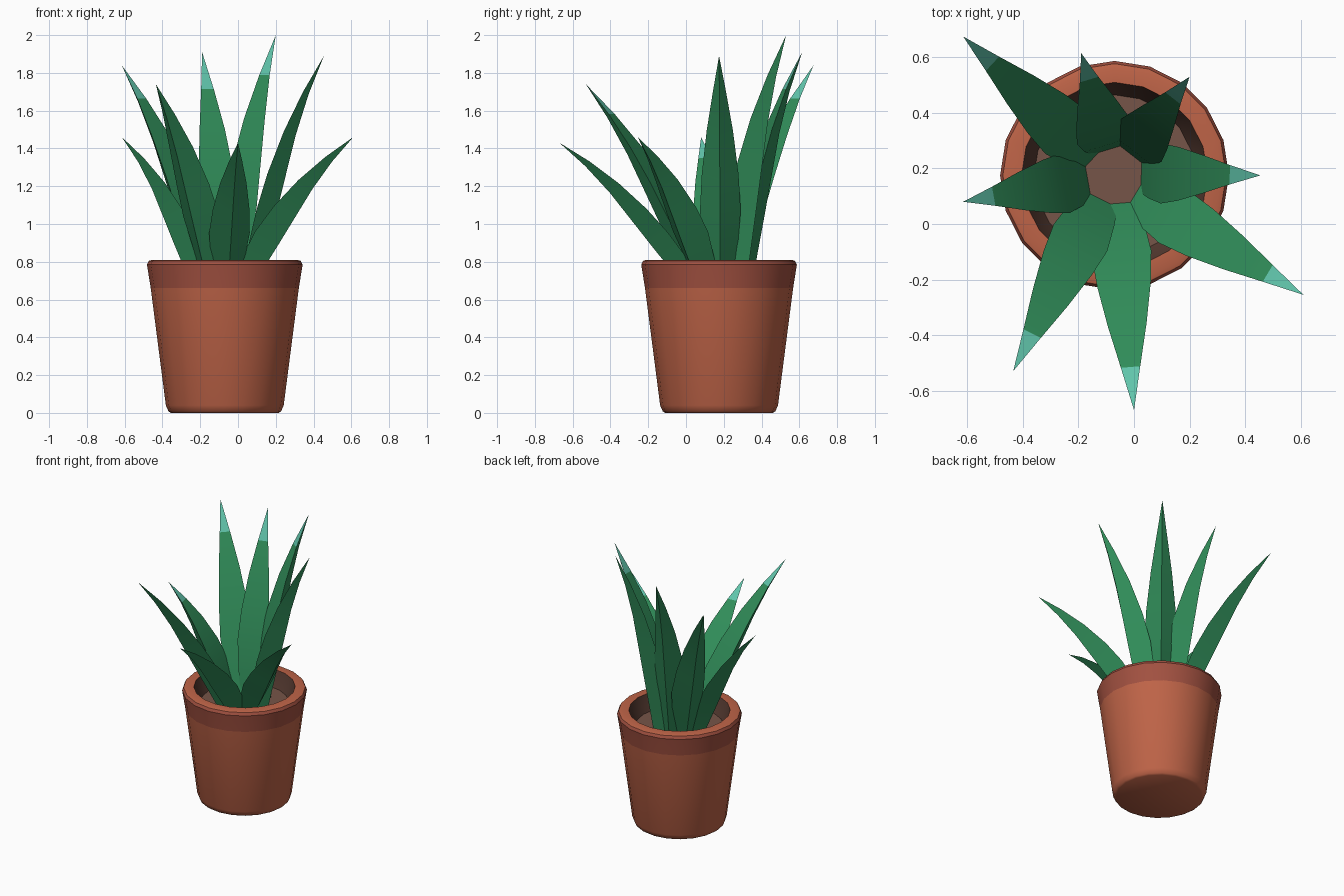
import bpy, bmesh, math
from mathutils import Vector

if "Cube" in bpy.data.objects:
    bpy.data.objects.remove(bpy.data.objects["Cube"])

CX, CY = -0.07, 0.175      # axis of the pot


def material(name, rgb):
    m = bpy.data.materials.new(name)
    m.diffuse_color = (*rgb, 1)
    m.use_nodes = True
    m.node_tree.nodes["Principled BSDF"].inputs["Base Color"].default_value = m.diffuse_color
    return m


CLAY = material("terracotta", (0.52, 0.127, 0.064))
RIM = material("dark_terracotta", (0.36, 0.082, 0.052))
INNER = material("dark_brown", (0.09, 0.042, 0.03))
SOIL = material("soil_brown", (0.18, 0.09, 0.065))
GREEN = material("leaf_green", (0.03, 0.265, 0.1))
TIP = material("pale_tip", (0.12, 0.56, 0.41))


def finish(name, bm, mats, angle):
    bmesh.ops.recalc_face_normals(bm, faces=bm.faces)
    me = bpy.data.meshes.new(name)
    bm.to_mesh(me)
    bm.free()
    for m in mats:
        me.materials.append(m)
    ob = bpy.data.objects.new(name, me)
    bpy.context.collection.objects.link(ob)
    bpy.ops.object.select_all(action='DESELECT')
    ob.select_set(True)
    bpy.context.view_layer.objects.active = ob
    bpy.ops.object.shade_smooth_by_angle(angle=math.radians(angle))
    return ob


# Pot: revolved profile (radius, height, material of the band above the point)
profile = [(0.285, 0.0, 0), (0.298, 0.008, 0), (0.312, 0.04, 0), (0.392, 0.66, 1),
           (0.412, 0.785, 1), (0.402, 0.805, 0), (0.385, 0.81, 0), (0.335, 0.81, 2),
           (0.315, 0.75, 2), (0.29, 0.70, 3)]
SIDES = 20
bm = bmesh.new()
rings = []
for r, z, _ in profile:
    rings.append([bm.verts.new((CX + r * math.cos(2 * math.pi * k / SIDES),
                                CY + r * math.sin(2 * math.pi * k / SIDES), z))
                  for k in range(SIDES)])
for i in range(len(rings) - 1):
    for k in range(SIDES):
        n = (k + 1) % SIDES
        f = bm.faces.new((rings[i][k], rings[i][n], rings[i + 1][n], rings[i + 1][k]))
        f.material_index = profile[i][2]
bm.faces.new(rings[0][::-1])                 # underside
bm.faces.new(rings[-1]).material_index = 3   # soil surface
finish("pot", bm, [CLAY, RIM, INNER, SOIL], 35)

# Leaf sections: position along the leaf, half width, keel depth
sections = [(0.0, 0.07, 0.085), (0.14, 0.09, 0.10), (0.3, 0.108, 0.105),
            (0.46, 0.097, 0.095), (0.65, 0.07, 0.065), (0.83, 0.035, 0.032)]


def leaf(name, base_angle, tip):
    """Tapering curved blade: flat inner face, keeled outer side."""
    a = math.radians(base_angle)
    out = Vector((math.cos(a), math.sin(a), 0))
    base = Vector((CX, CY, 0.69)) + out * 0.095
    tip = Vector(tip)
    chord = tip - base
    flat = Vector((chord.x, chord.y, 0)).normalized()
    side = Vector((-flat.y, flat.x, 0))
    inward = side.cross(chord).normalized()
    if inward.z < 0:
        inward = -inward
    ctrl = (base + tip) / 2 + inward * 0.14
    bm = bmesh.new()
    rows = []
    for t, w, d in sections:
        p = base * (1 - t) ** 2 + ctrl * 2 * t * (1 - t) + tip * t * t
        tangent = ((ctrl - base) * (1 - t) + (tip - ctrl) * t).normalized()
        nrm = side.cross(tangent).normalized()
        if nrm.dot(inward) < 0:
            nrm = -nrm
        rows.append([bm.verts.new(p + side * w), bm.verts.new(p - side * w),
                     bm.verts.new(p - nrm * d)])
    for r0, r1 in zip(rows, rows[1:]):
        for k in range(3):
            n = (k + 1) % 3
            bm.faces.new((r0[k], r0[n], r1[n], r1[k]))
    end = bm.verts.new(tip)
    for k in range(3):
        f = bm.faces.new((rows[-1][k], rows[-1][(k + 1) % 3], end))
        f.material_index = 1 if k == 0 else 0   # pale colour on the inner face only
    bm.faces.new(rows[0][::-1])
    finish(name, bm, [GREEN, TIP], 30)


leaf("leaf_left", 188, (-0.615, 0.08, 1.46))
leaf("leaf_back_left", 140, (-0.615, 0.675, 1.84))
leaf("leaf_back", 100, (-0.19, 0.615, 1.91))
leaf("leaf_back_right", 55, (0.20, 0.53, 2.0))
leaf("leaf_right", 5, (0.455, 0.175, 1.89))
leaf("leaf_front_right", -42, (0.61, -0.255, 1.46))
leaf("leaf_front", -84, (0.0, -0.67, 1.43))
leaf("leaf_front_left", -122, (-0.435, -0.53, 1.74))
